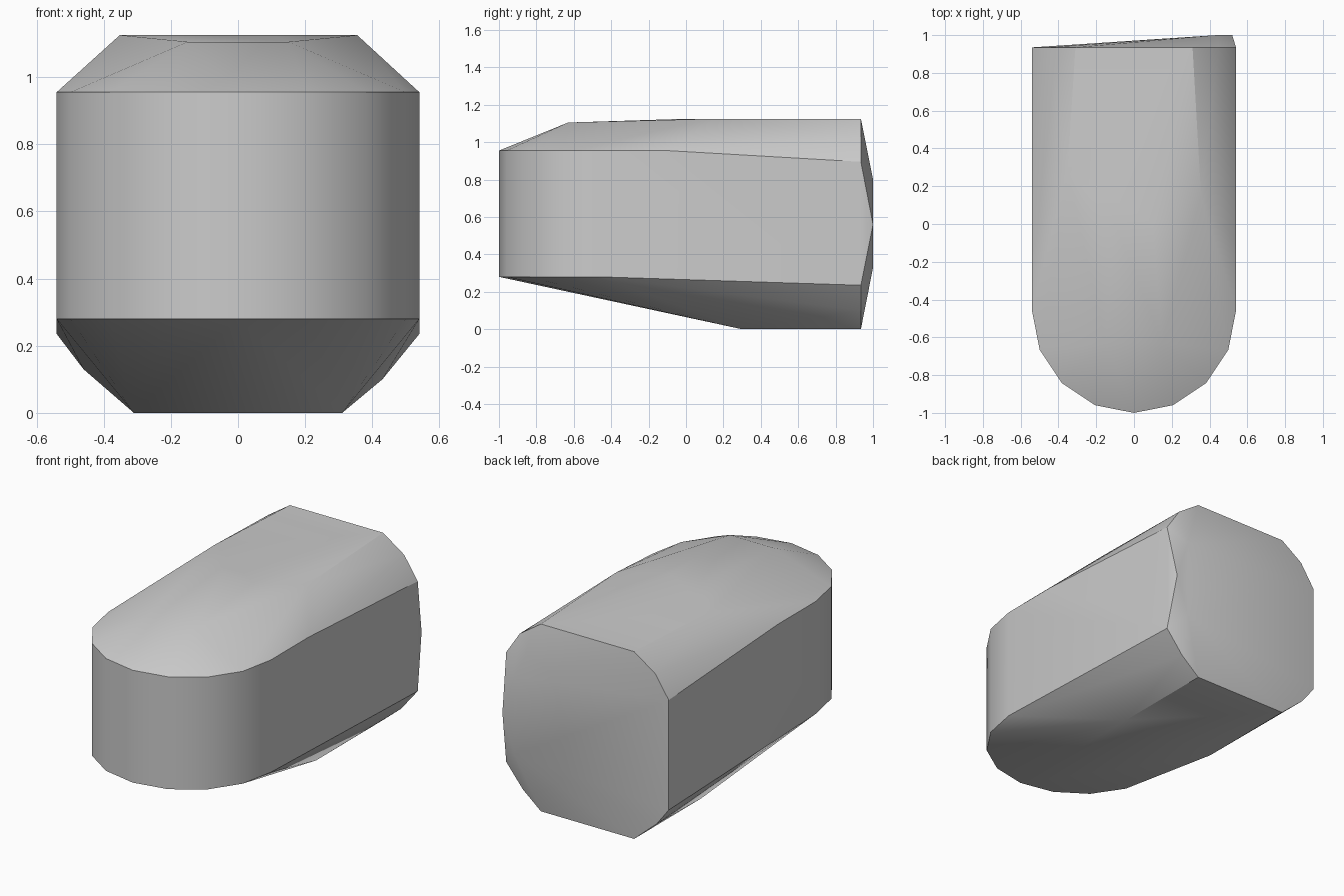
import bpy
import bmesh
import math

default_cube = bpy.data.objects.get("Cube")
if default_cube:
    bpy.data.objects.remove(default_cube, do_unlink=True)

# Plain grey material
grey = bpy.data.materials.new("plain_grey")
grey.use_nodes = True
colour = (0.6, 0.6, 0.6, 1)
grey.diffuse_color = colour
grey.node_tree.nodes["Principled BSDF"].inputs["Base Color"].default_value = colour

half_width = 0.54
back_plane = 0.935
top_height = 1.125
front_centre = -0.46
corners = []


def add_corner(x, y, z):
    corners.append((x, y, z))


def add_pair(x, y, z):
    """Add a corner and its mirror image across the centre."""
    add_corner(x, y, z)
    add_corner(-x, y, z)


# Rounded front wall: the same half circle at its lower and upper rim
arc_steps = 8
for rim_height in (0.28, 0.955):
    for step in range(arc_steps + 1):
        angle = math.pi * step / arc_steps
        add_corner(half_width * math.cos(angle),
                   front_centre - half_width * math.sin(angle),
                   rim_height)

# Upper rim runs level before it slopes towards the back
add_pair(half_width, -0.1, 0.955)

# Back outline: flat sides, top and bottom with chamfered corners
add_pair(half_width, back_plane, 0.235)
add_pair(half_width, back_plane, 0.895)
add_pair(0.31, back_plane, 0)
add_pair(0.31, back_plane, top_height)
add_corner(0.43, back_plane, 0.1)
add_corner(-0.46, back_plane, 0.13)
add_pair(0.45, back_plane, 1.03)

# Bulge on one side of the back
add_corner(0.52, 1, 0.56)
add_corner(0.44, 1, 0.8)
add_corner(0.44, 1, 0.33)

# Flat underside begins behind the sloping front
add_pair(0.31, 0.3, 0)

# Flat top and its sloping nose
add_corner(-0.352, 0.28, top_height)
add_corner(0.355, 0.15, top_height)
add_pair(0.1, 0, top_height)
add_pair(0.15, -0.63, 1.105)

# Wrap the corners in one convex shell
shell = bmesh.new()
for corner in corners:
    shell.verts.new(corner)
hull = bmesh.ops.convex_hull(shell, input=shell.verts[:])
inside = {item for item in hull["geom_interior"] + hull["geom_unused"]
          if isinstance(item, bmesh.types.BMVert)}
bmesh.ops.delete(shell, geom=list(inside), context="VERTS")
bmesh.ops.dissolve_limit(shell, angle_limit=math.radians(0.5),
                         verts=shell.verts[:], edges=shell.edges[:])
bmesh.ops.recalc_face_normals(shell, faces=shell.faces[:])

mesh = bpy.data.meshes.new("rounded_block")
shell.to_mesh(mesh)
shell.free()
mesh.materials.append(grey)
block = bpy.data.objects.new("rounded_block", mesh)
bpy.context.collection.objects.link(block)

# Smooth the gentle curves and keep the rims sharp
bpy.ops.object.select_all(action="DESELECT")
block.select_set(True)
bpy.context.view_layer.objects.active = block
bpy.ops.object.shade_smooth_by_angle(angle=math.radians(30))
